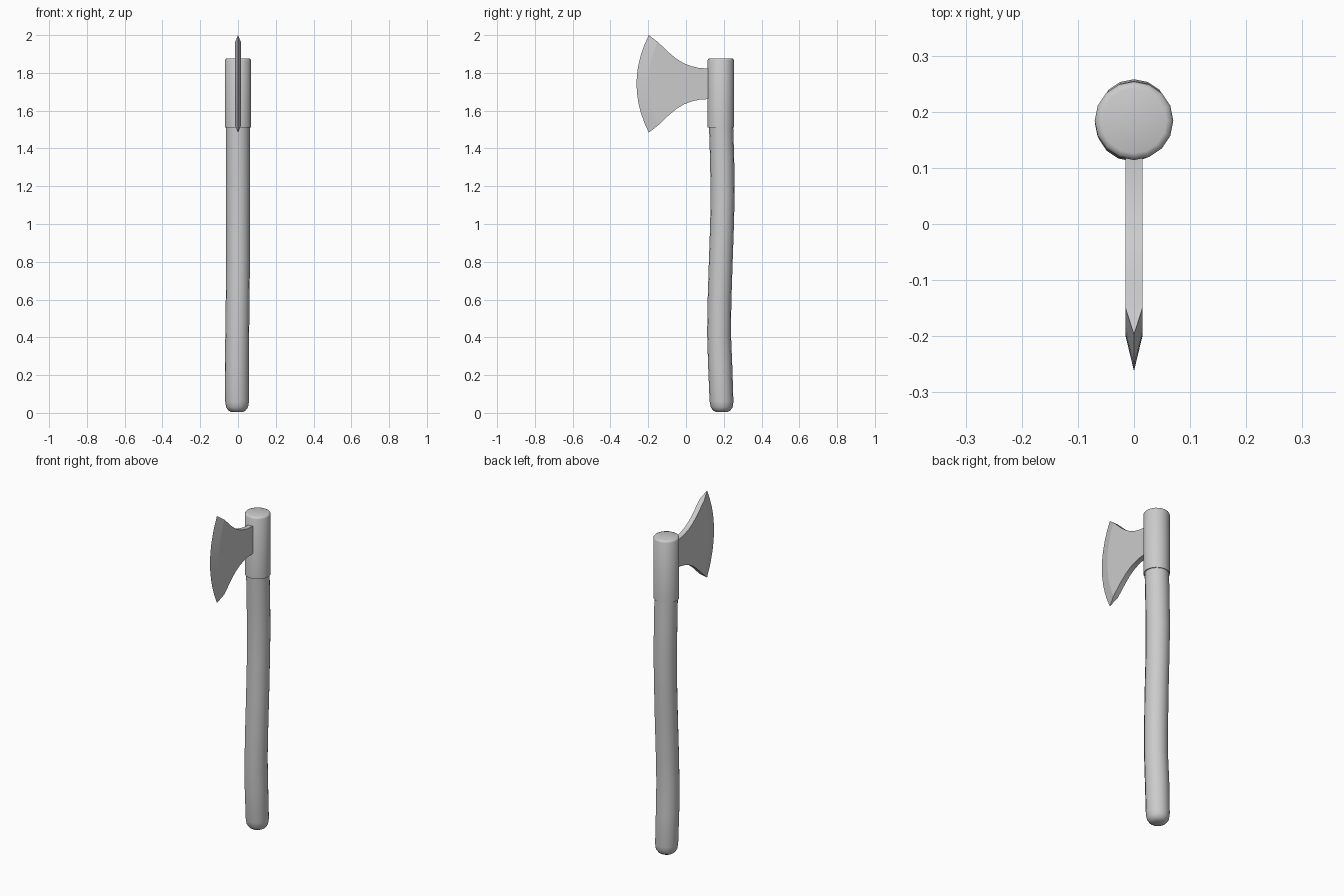
import bpy, bmesh, math

if "Cube" in bpy.data.objects:
    bpy.data.objects.remove(bpy.data.objects["Cube"])

SIDES = 16


def finish(name, bm, angle=None):
    bmesh.ops.recalc_face_normals(bm, faces=bm.faces)
    mesh = bpy.data.meshes.new(name)
    bm.to_mesh(mesh)
    bm.free()
    ob = bpy.data.objects.new(name, mesh)
    bpy.context.collection.objects.link(ob)
    if angle:
        bpy.ops.object.select_all(action='DESELECT')
        ob.select_set(True)
        bpy.context.view_layer.objects.active = ob
        bpy.ops.object.shade_smooth_by_angle(angle=math.radians(angle))
    return ob


def loft(name, stations, angle):
    """Closed tube through rings given as (x, y, z, radius)."""
    bm = bmesh.new()
    rings = []
    for x, y, z, r in stations:
        rings.append([bm.verts.new((x + r * math.cos(2 * math.pi * i / SIDES),
                                    y + r * math.sin(2 * math.pi * i / SIDES), z))
                      for i in range(SIDES)])
    for a, b in zip(rings, rings[1:]):
        for i in range(SIDES):
            j = (i + 1) % SIDES
            bm.faces.new((a[i], a[j], b[j], b[i]))
    bm.faces.new(rings[0])
    bm.faces.new(rings[-1])
    return finish(name, bm, angle)


# Gently S-curved wooden handle with a rounded butt
loft("handle", [
    (-.005, .189, .004, .030), (-.005, .189, .013, .046),
    (-.005, .189, .030, .058), (-.005, .188, .060, .063),
    (-.006, .181, .25, .064), (-.004, .175, .42, .063),
    (-.002, .177, .58, .063), (0, .184, .80, .063),
    (0, .191, 1.00, .063), (0, .194, 1.18, .064),
    (0, .191, 1.35, .064), (0, .186, 1.51, .064), (0, .184, 1.58, .064),
], 60)

# Metal socket around the top of the handle
loft("socket", [(0, .184, 1.512, .07), (0, .184, 1.866, .07),
                (0, .184, 1.874, .066), (0, .184, 1.877, .058)], 60)

# Flared blade: flat plate with a curved bevelled cutting edge
MID, HALF, N = 1.742, .015, 10
upper = [(.15, .08), (.115, .081), (.07, .084), (.03, .093), (-.01, .108),
         (-.05, .132), (-.09, .165), (-.12, .194)]
ts = [1 - 2 * i / N for i in range(N + 1)]
inner = [(-.20 + .05 * t * t, .222 * t) for t in ts]
lower = [(y, -h) for y, h in reversed(upper)]
outline = upper + inner + lower

bm = bmesh.new()
left, right = [[bm.verts.new((s * HALF, y, MID + h)) for y, h in outline]
               for s in (-1, 1)]
edge = [bm.verts.new((0, -.262 + .065 * t * t, MID + .258 * t)) for t in ts]
first, last = len(upper), len(upper) + N
for side in (left, right):
    bm.faces.new(side)
    for k in range(N):
        bm.faces.new((side[first + k], side[first + k + 1], edge[k + 1], edge[k]))
# rim strips above, below and at the root, leaving the cutting edge to the bevels
for i in range(len(outline)):
    j = (i + 1) % len(outline)
    if not first <= i < last:
        bm.faces.new((left[i], left[j], right[j], right[i]))
bm.faces.new((left[first], right[first], edge[0]))
bm.faces.new((left[last], right[last], edge[N]))
finish("blade", bm, 12)
